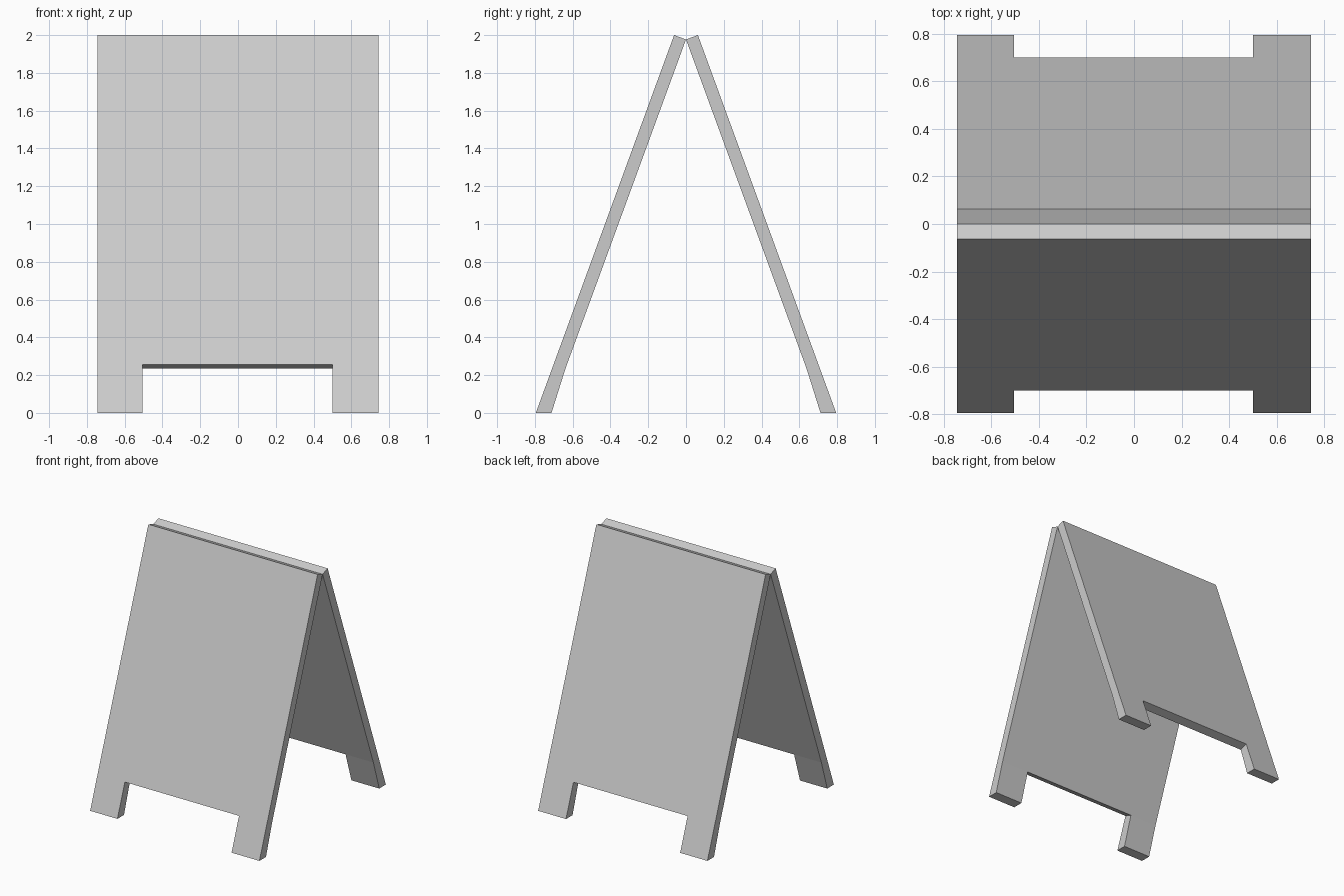
import bpy, bmesh

if "Cube" in bpy.data.objects:
    bpy.data.objects.remove(bpy.data.objects["Cube"])

HALF_W = 0.745          # half width of a board
CUT_L, CUT_R = -0.505, 0.50   # foot cutout limits

# (y, z) of the outer and inner skin at each row of the front board
OUTER = {"top": (-0.063, 2.0), "cut": (-0.701, 0.257), "foot": (-0.795, 0.0)}
INNER = {"top": (0.0, 1.977), "cut": (-0.638, 0.235), "foot": (-0.712, 0.0)}

# Board outline, walked once around
OUTLINE = [(-HALF_W, "top"), (-HALF_W, "cut"), (-HALF_W, "foot"),
           (CUT_L, "foot"), (CUT_L, "cut"), (CUT_R, "cut"), (CUT_R, "foot"),
           (HALF_W, "foot"), (HALF_W, "cut"), (HALF_W, "top")]


def board(name, side):
    bm = bmesh.new()

    def skin(rows):
        return [bm.verts.new((x, side * rows[r][0], rows[r][1])) for x, r in OUTLINE]

    outer, inner = skin(OUTER), skin(INNER)
    # main panel and two feet on each skin
    for ring in (outer, inner):
        for ids in ((0, 1, 4, 5, 8, 9), (1, 2, 3, 4), (5, 6, 7, 8)):
            bm.faces.new([ring[i] for i in ids])
    # rim joining the skins
    n = len(OUTLINE)
    for i in range(n):
        j = (i + 1) % n
        bm.faces.new((outer[i], outer[j], inner[j], inner[i]))
    bmesh.ops.recalc_face_normals(bm, faces=bm.faces[:])
    mesh = bpy.data.meshes.new(name)
    bm.to_mesh(mesh)
    bm.free()
    obj = bpy.data.objects.new(name, mesh)
    bpy.context.collection.objects.link(obj)
    return obj


# Two boards leaning together at the ridge
board("front_board", 1)
board("back_board", -1)
